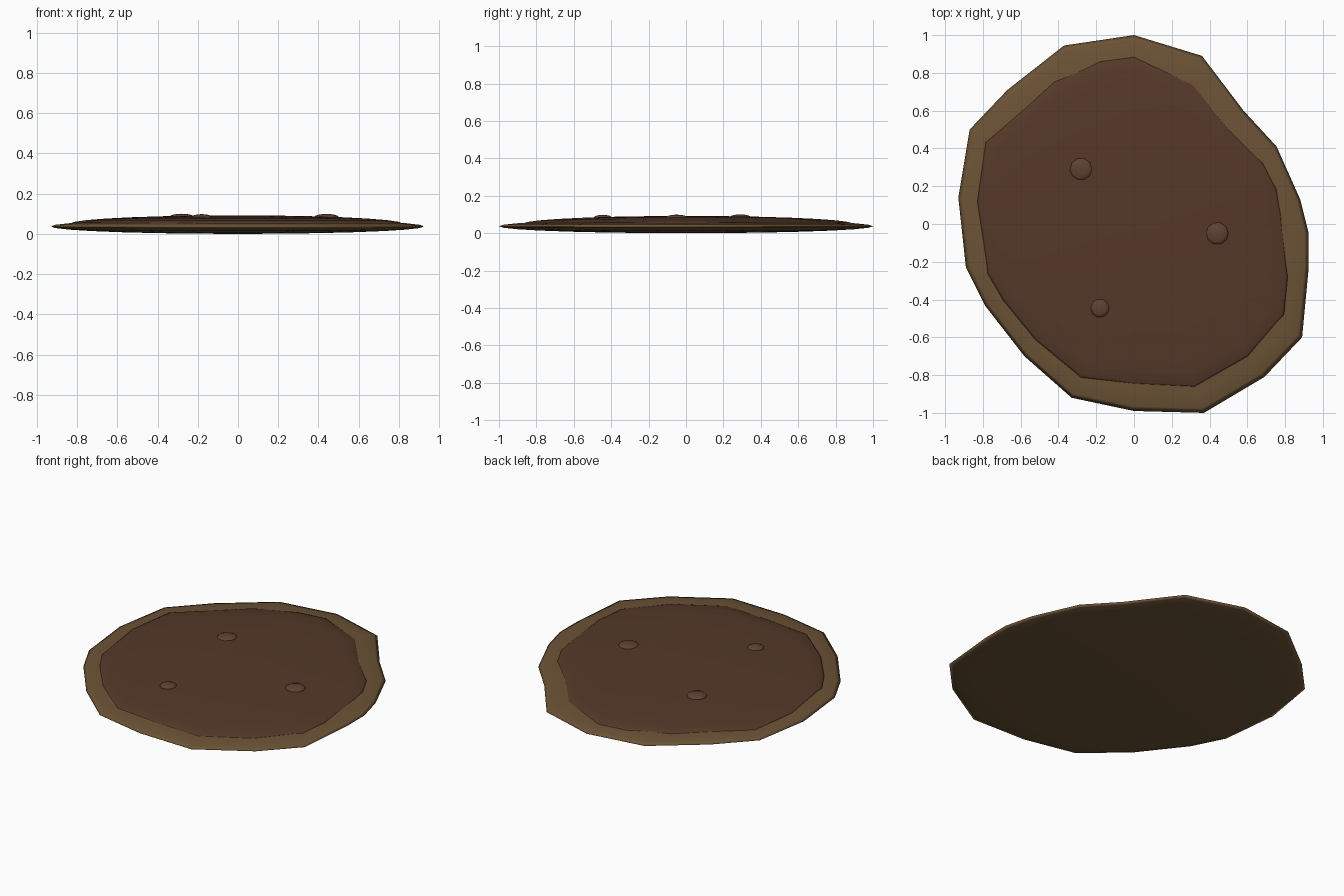
import bpy, bmesh
from math import sin, cos, pi
from mathutils import Vector

if "Cube" in bpy.data.objects:
    bpy.data.objects.remove(bpy.data.objects["Cube"])

# Irregular outlines seen from above, counter-clockwise
RIM = [(0, 1), (-.37, .945), (-.67, .71), (-.87, .5), (-.93, .14), (-.89, -.23),
       (-.79, -.43), (-.58, -.70), (-.33, -.92), (0, -.99), (.37, -1), (.69, -.81),
       (.89, -.60), (.925, -.23), (.925, -.05), (.88, .13), (.755, .41), (.58, .60), (.36, .89)]
MUD = [(0, .88), (-.18, .855), (-.42, .75), (-.78, .43), (-.825, .12), (-.77, -.26),
       (-.69, -.4), (-.52, -.61), (-.28, -.81), (0, -.845), (.32, -.86), (.6, -.7),
       (.79, -.48), (.81, -.28), (.775, .05), (.75, .18), (.68, .32), (.5, .5), (.31, .74)]


def material(name, color):
    m = bpy.data.materials.new(name)
    m.diffuse_color = (*color, 1)
    m.use_nodes = True
    m.node_tree.nodes["Principled BSDF"].inputs["Base Color"].default_value = m.diffuse_color
    return m


def lens(name, outline, center, z_mid, up, down, mat, steps=7):
    """Closed flattened blob: outline rings shrinking to a pole above and below."""
    bm = bmesh.new()
    cx, cy = center
    top = bm.verts.new((cx, cy, z_mid + up))
    bottom = bm.verts.new((cx, cy, z_mid - down))
    rings = []
    for i in range(1, 2 * steps):
        a = pi * i / (2 * steps)
        h = up if i < steps else down
        rings.append([bm.verts.new((cx + x * sin(a), cy + y * sin(a), z_mid + h * cos(a)))
                      for x, y in outline])
    n = len(outline)
    for k in range(n):
        j = (k + 1) % n
        bm.faces.new((top, rings[0][k], rings[0][j]))
        bm.faces.new((bottom, rings[-1][j], rings[-1][k]))
        for r0, r1 in zip(rings, rings[1:]):
            bm.faces.new((r0[k], r1[k], r1[j], r0[j]))
    bmesh.ops.recalc_face_normals(bm, faces=bm.faces)
    for f in bm.faces:
        f.smooth = True
    me = bpy.data.meshes.new(name)
    bm.to_mesh(me)
    bm.free()
    me.materials.append(mat)
    ob = bpy.data.objects.new(name, me)
    bpy.context.collection.objects.link(ob)
    return ob


rim_mat = material("dry_mud", (.15, .087, .037))
mud_mat = material("wet_mud", (.09, .041, .022))
bubble_mat = material("bubble", (.115, .055, .031))

# Dry outer rim and wet mud pool on top
lens("puddle_rim", RIM, (0, 0), .037, .037, .037, rim_mat)
lens("wet_mud", [(x * 1.015, y * 1.015) for x, y in MUD], (0, 0), .05, .042, .02, mud_mat)

# Mud bubbles
for i, (x, y, r, z) in enumerate([(-.28, .29, .06, .085), (.44, -.05, .06, .084),
                                  (-.18, -.445, .05, .083)]):
    circle = [(r * cos(2 * pi * k / 10), r * sin(2 * pi * k / 10)) for k in range(10)]
    lens(f"bubble_{i + 1}", circle, (x, y), z, .015, .015, bubble_mat, steps=4)
